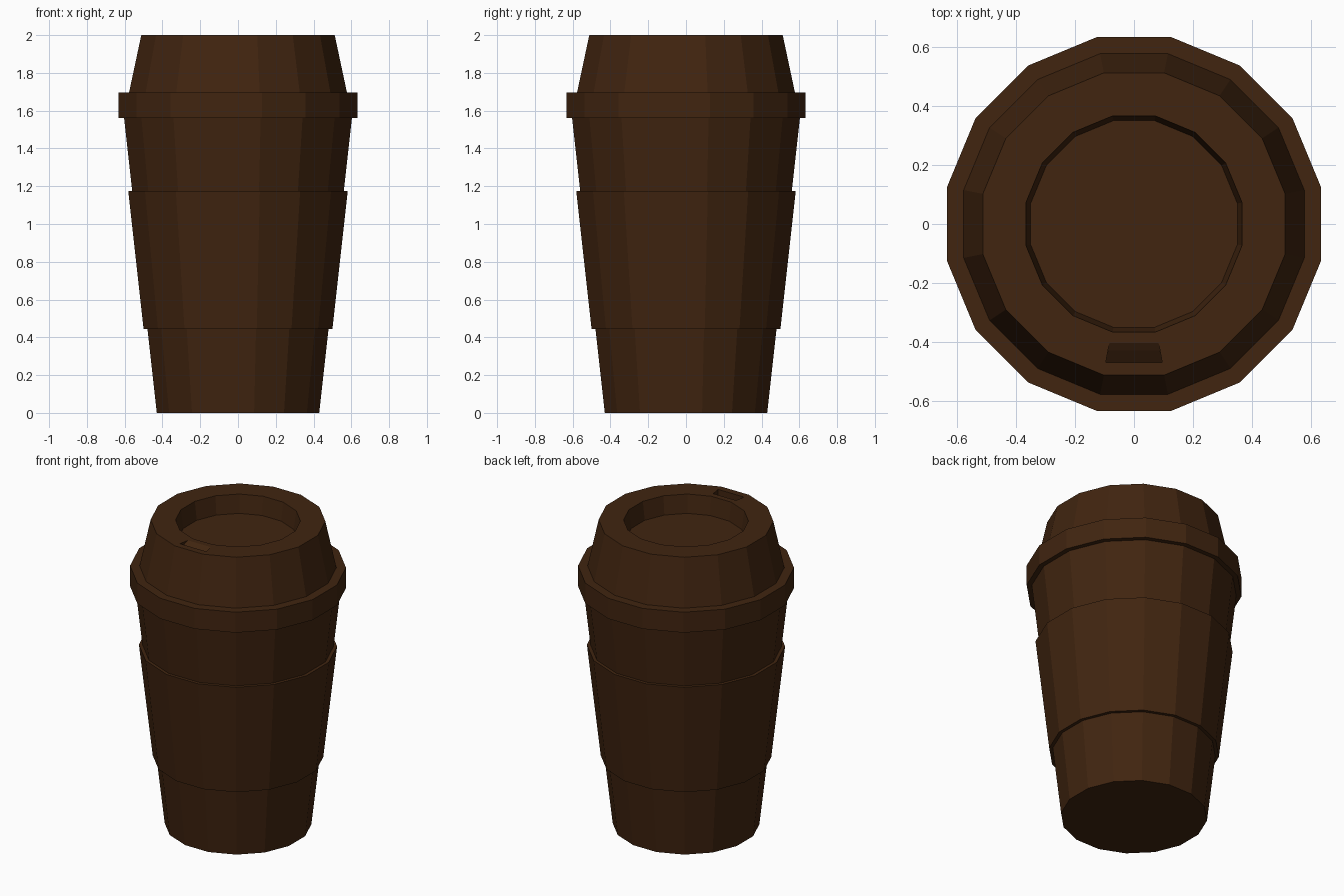
import bpy
import bmesh
import math

SIDES = 16
TO_CORNER = 1 / math.cos(math.pi / SIDES)  # flat-to-flat radius -> corner radius

cube = bpy.data.objects.get("Cube")
if cube:
    bpy.data.objects.remove(cube, do_unlink=True)

brown = bpy.data.materials.new("dark_brown")
brown.use_nodes = True
colour = (0.052, 0.018, 0.005, 1)
brown.diffuse_color = colour
brown.node_tree.nodes["Principled BSDF"].inputs["Base Color"].default_value = colour


def make_object(name, bm):
    bmesh.ops.recalc_face_normals(bm, faces=bm.faces[:])
    mesh = bpy.data.meshes.new(name)
    bm.to_mesh(mesh)
    bm.free()
    mesh.materials.append(brown)
    obj = bpy.data.objects.new(name, mesh)
    bpy.context.collection.objects.link(obj)
    return obj


def lathe(name, profile, cap_start=False, cap_end=False):
    """Turn a (radius, height) profile into a faceted body."""
    bm = bmesh.new()
    rings = []
    for radius, z in profile:
        ring = []
        for i in range(SIDES):
            a = (i + 0.5) * math.tau / SIDES
            r = radius * TO_CORNER
            ring.append(bm.verts.new((r * math.cos(a), r * math.sin(a), z)))
        rings.append(ring)
    for low, high in zip(rings, rings[1:]):
        for i in range(SIDES):
            j = (i + 1) % SIDES
            bm.faces.new((low[i], low[j], high[j], high[i]))
    if cap_start:
        bm.faces.new(rings[0][::-1])
    if cap_end:
        bm.faces.new(rings[-1])
    return make_object(name, bm)


# Tapered cup and the sleeve around it
lathe("cup", [(0.43, 0), (0.603, 1.56)], cap_start=True)
lathe("sleeve", [(0.479, 0.445), (0.5, 0.445), (0.581, 1.175), (0.56, 1.175)])

# Lid with overhanging rim and sunken centre
lid = lathe("lid", [(0.633, 1.56), (0.633, 1.695), (0.577, 1.695), (0.512, 2.0),
                    (0.366, 2.0), (0.35, 1.88)], cap_start=True, cap_end=True)

# Sip opening: a notch whose floor slopes down towards the front
bm = bmesh.new()
section = [(0.081, -0.395, 2.005), (0.09, -0.428, 1.985),
           (0.095, -0.469, 1.955), (0.095, -0.469, 2.005)]
left, right = [[bm.verts.new((s * x, y, z)) for x, y, z in section] for s in (1, -1)]
bm.faces.new(left)
bm.faces.new(right[::-1])
for i in range(4):
    j = (i + 1) % 4
    bm.faces.new((left[i], left[j], right[j], right[i]))
cutter = make_object("sip_cutter", bm)
cutter.hide_render = True

cut = lid.modifiers.new("sip_opening", "BOOLEAN")
cut.operation = "DIFFERENCE"
cut.solver = "EXACT"
cut.object = cutter
bpy.context.view_layer.objects.active = lid
bpy.ops.object.modifier_apply(modifier=cut.name)
bpy.data.objects.remove(cutter, do_unlink=True)
